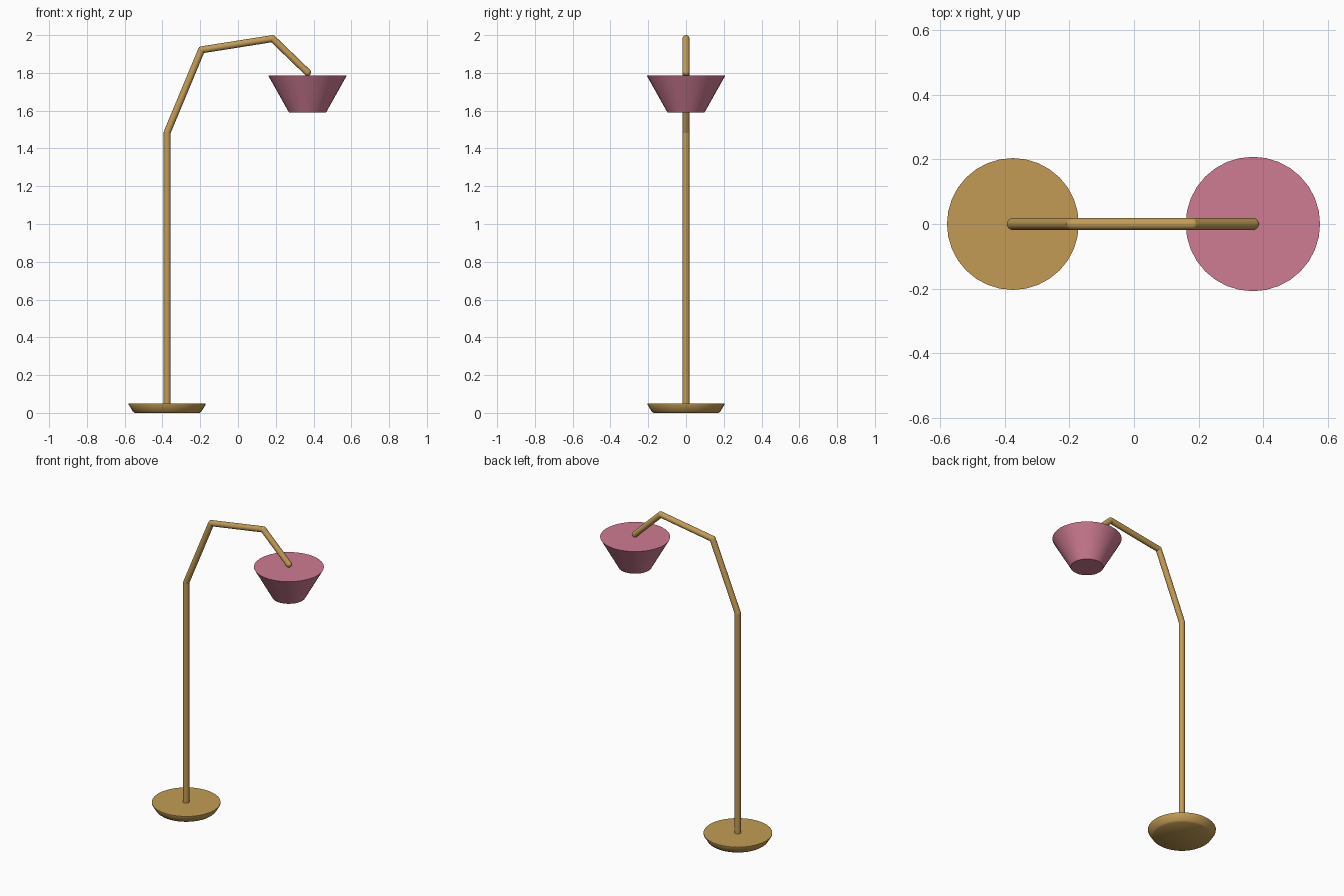
import bpy
import bmesh
import math
from mathutils import Vector

cube = bpy.data.objects.get("Cube")
if cube:
    bpy.data.objects.remove(cube, do_unlink=True)


def make_material(name, color):
    mat = bpy.data.materials.new(name)
    mat.use_nodes = True
    mat.diffuse_color = color
    mat.node_tree.nodes["Principled BSDF"].inputs["Base Color"].default_value = color
    return mat


brass = make_material("brass", (0.54, 0.33, 0.09, 1))
pink = make_material("dusty pink", (0.62, 0.2, 0.29, 1))


def finish(obj, name, mat):
    obj.name = name
    obj.data.materials.append(mat)
    bpy.ops.object.select_all(action="DESELECT")
    obj.select_set(True)
    bpy.context.view_layer.objects.active = obj
    bpy.ops.object.shade_smooth_by_angle(angle=math.radians(40))
    return obj


def lathe(name, profile, x, mat, sides=32):
    """Closed solid of revolution from (radius, height) points, bottom to top."""
    bm = bmesh.new()
    rings = []
    for r, z in profile:
        angles = [math.tau * i / sides for i in range(sides)]
        rings.append([bm.verts.new((r * math.cos(a), r * math.sin(a), z)) for a in angles])
    for low, high in zip(rings, rings[1:]):
        for i in range(sides):
            j = (i + 1) % sides
            bm.faces.new((low[i], low[j], high[j], high[i]))
    bm.faces.new(rings[0][::-1])
    bm.faces.new(rings[-1])
    mesh = bpy.data.meshes.new(name)
    bm.to_mesh(mesh)
    bm.free()
    obj = bpy.data.objects.new(name, mesh)
    obj.location.x = x
    bpy.context.collection.objects.link(obj)
    return finish(obj, name, mat)


def rod(name, start, end, radius, mat):
    start, end = Vector(start), Vector(end)
    axis = end - start
    bpy.ops.mesh.primitive_cylinder_add(
        vertices=24, radius=radius, depth=axis.length, location=(start + end) / 2,
        rotation=axis.to_track_quat("Z", "Y").to_euler())
    return finish(bpy.context.object, name, mat)


def joint(name, center, radius, mat):
    bpy.ops.mesh.primitive_uv_sphere_add(
        segments=24, ring_count=12, radius=radius, location=center)
    return finish(bpy.context.object, name, mat)


# Weighted foot with a tapered rim
POLE_X = -0.375
lathe("base", [(0.172, 0), (0.182, 0.008), (0.204, 0.044), (0.204, 0.05)], POLE_X, brass)

# Pole and bent arm
RADIUS = 0.0185
path = [(POLE_X, 0, 0.04), (POLE_X, 0, 1.485), (-0.193, 0, 1.922),
        (0.183, 0, 1.9815), (0.368, 0, 1.803)]
names = ["pole", "lower_arm", "upper_arm", "shade_arm"]
for name, start, end in zip(names, path, path[1:]):
    rod(name, start, end, RADIUS, brass)
    joint(name + "_joint", end, RADIUS, brass)

# Shade, narrow end down
lathe("lamp_shade", [(0.098, 1.59), (0.208, 1.786)], 0.368, pink)
